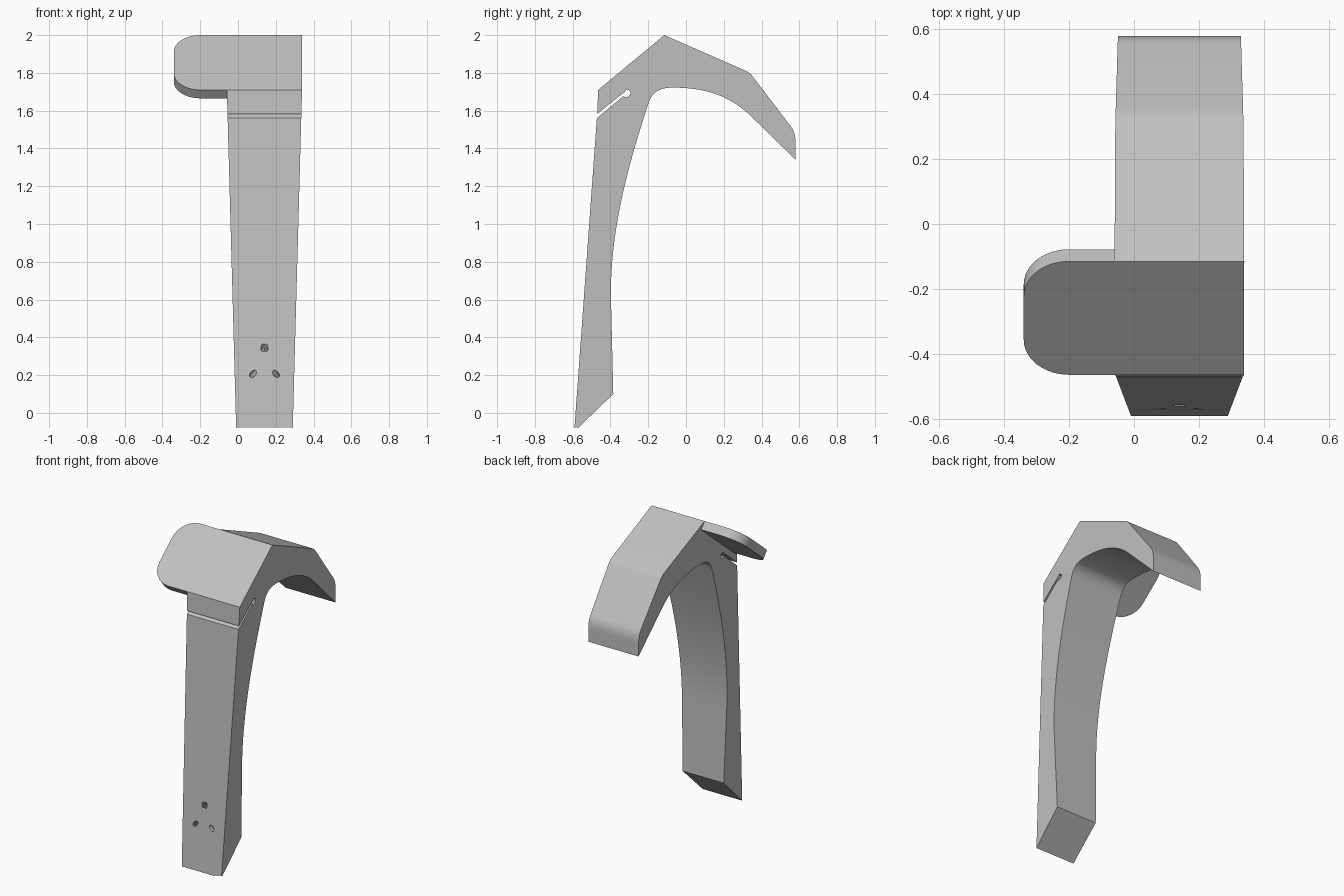
import bpy, bmesh, math
from mathutils import Vector, Matrix
from mathutils.geometry import interpolate_bezier

if "Cube" in bpy.data.objects:
    bpy.data.objects.remove(bpy.data.objects["Cube"], do_unlink=True)

grey = bpy.data.materials.new("plain_grey")
grey.use_nodes = True
COLOR = (0.53, 0.53, 0.53, 1)
grey.diffuse_color = COLOR
grey.node_tree.nodes["Principled BSDF"].inputs["Base Color"].default_value = COLOR

MID = 0.14  # x of the arm's centre plane


def make_object(name, bm):
    bmesh.ops.recalc_face_normals(bm, faces=bm.faces)
    mesh = bpy.data.meshes.new(name)
    bm.to_mesh(mesh)
    bm.free()
    mesh.materials.append(grey)
    obj = bpy.data.objects.new(name, mesh)
    bpy.context.collection.objects.link(obj)
    return obj


def prism(name, near, far):
    """Solid between two matching outlines."""
    bm = bmesh.new()
    a = [bm.verts.new(p) for p in near]
    b = [bm.verts.new(p) for p in far]
    bm.faces.new(a)
    bm.faces.new(b[::-1])
    for i in range(len(a)):
        j = (i + 1) % len(a)
        bm.faces.new((a[i], b[i], b[j], a[j]))
    return make_object(name, bm)


def combine(target, tool, operation):
    """Apply a boolean and discard the tool."""
    mod = target.modifiers.new(operation, "BOOLEAN")
    mod.operation = operation
    mod.solver = "EXACT"
    mod.object = tool
    bpy.context.view_layer.objects.active = target
    bpy.ops.object.modifier_apply(modifier=mod.name)
    bpy.data.objects.remove(tool, do_unlink=True)


def drill(target, start, direction, radius, depth):
    direction = direction.normalized()
    bm = bmesh.new()
    bmesh.ops.create_cone(bm, cap_ends=True, segments=32, radius1=radius,
                          radius2=radius, depth=depth + 0.05)
    turn = direction.to_track_quat("Z", "Y").to_matrix().to_4x4()
    centre = start + direction * (depth - 0.05) / 2
    bm.transform(Matrix.Translation(centre) @ turn)
    combine(target, make_object("drill", bm), "DIFFERENCE")


def curve(p, h1, h2, q, steps=14):
    pts = interpolate_bezier(*(Vector(v).to_3d() for v in (p, h1, h2, q)), steps)
    return [(v.x, v.y) for v in pts]


# Hooked arm: side profile in (y, z), with the relief slot in its front edge
slot = [(-0.472, 1.56), (-0.335, 1.674), (-0.31, 1.673), (-0.296, 1.682),
        (-0.294, 1.698), (-0.302, 1.709), (-0.318, 1.708), (-0.328, 1.695),
        (-0.36, 1.672), (-0.47, 1.582)]
profile = [(-0.592, -0.1)] + slot + [(-0.465, 1.71), (-0.115, 2.0)]
profile += curve((0.31, 1.814), (0.335, 1.803), (0.342, 1.797), (0.358, 1.775), 5)
profile += curve((0.555, 1.517), (0.575, 1.49), (0.58, 1.46), (0.58, 1.43), 7)
profile += [(0.58, 1.34)]
profile += curve((0.34, 1.575), (0.23, 1.68), (0.1, 1.722), (-0.07, 1.722))
profile += curve((-0.07, 1.722), (-0.14, 1.722), (-0.18, 1.70), (-0.2, 1.635))[1:]
profile += curve((-0.2, 1.635), (-0.31, 1.30), (-0.405, 0.95), (-0.397, 0.6), 20)[1:]
profile += [(-0.385, 0.1)]


def half_width(y, z):
    return min(0.152 + 0.0275 * z, 0.2, 0.207 - 0.03 * y)


arm = prism("hooked_arm",
            [(MID - half_width(y, z), y, z) for y, z in profile],
            [(MID + half_width(y, z), y, z) for y, z in profile])

# Sloping mounting plate with two rounded corners
low, high = Vector((0, -0.465, 1.71)), Vector((0, -0.115, 2.0))
up = (high - low).normalized()
inward = up.cross(Vector((1, 0, 0))).normalized()
if inward.z > 0:
    inward = -inward
length, radius, left, thick = (high - low).length, 0.14, -0.34, 0.058
outline = [(0.1, 0)]
for v, a0 in ((radius, 270), (length - radius, 180)):
    for i in range(13):
        a = math.radians(a0 - 90 * i / 12)
        outline.append((left + radius + radius * math.cos(a),
                        v + radius * math.sin(a)))
outline.append((0.1, length))
outer = [low + up * v + Vector((u, 0, 0)) for u, v in outline]
plate = prism("mounting_plate", outer, [p + inward * thick for p in outer])
combine(arm, plate, "UNION")


# Plate holes: two large ones right through, six small screw holes
def on_plate(x, y):
    return low + up * ((y - low.y) / up.y) + Vector((x, 0, 0))


for y in (-0.225, -0.34):
    drill(arm, on_plate(-0.09, y), inward, 0.05, 0.5)
for x in (-0.217, 0.035, 0.288):
    for y in (-0.17, -0.36):
        drill(arm, on_plate(x, y), inward, 0.016, 0.13)

# Pointed foot: two slanted cuts, each face with two crossing screw holes
tip = Vector((MID, -0.585, 0.003))
ridge = Vector((0, 0.2, 0.18)).normalized()
for side in (-1, 1):
    edge = Vector((side * 0.155, 0.01, 0.14))
    normal = ridge.cross(edge).normalized()
    if normal.z > 0:
        normal = -normal
    bm = bmesh.new()
    bmesh.ops.create_cube(bm, size=0.9)
    across = normal.cross(ridge)
    turn = Matrix((across, ridge, normal)).transposed().to_4x4()
    bm.transform(Matrix.Translation(tip + normal * 0.45) @ turn)
    combine(arm, make_object("foot_cut", bm), "DIFFERENCE")
for side in (-1, 1):
    edge = Vector((side * 0.155, 0.01, 0.14))
    normal = ridge.cross(edge).normalized()
    if normal.z > 0:
        normal = -normal
    for along in (0.078, 0.178):
        drill(arm, tip + ridge * along + edge * 0.69, -normal, 0.014, 0.32)

# Smooth the curved faces, keep edges sharp
bpy.ops.object.select_all(action="DESELECT")
arm.select_set(True)
bpy.context.view_layer.objects.active = arm
bpy.ops.object.shade_smooth_by_angle(angle=math.radians(25))
